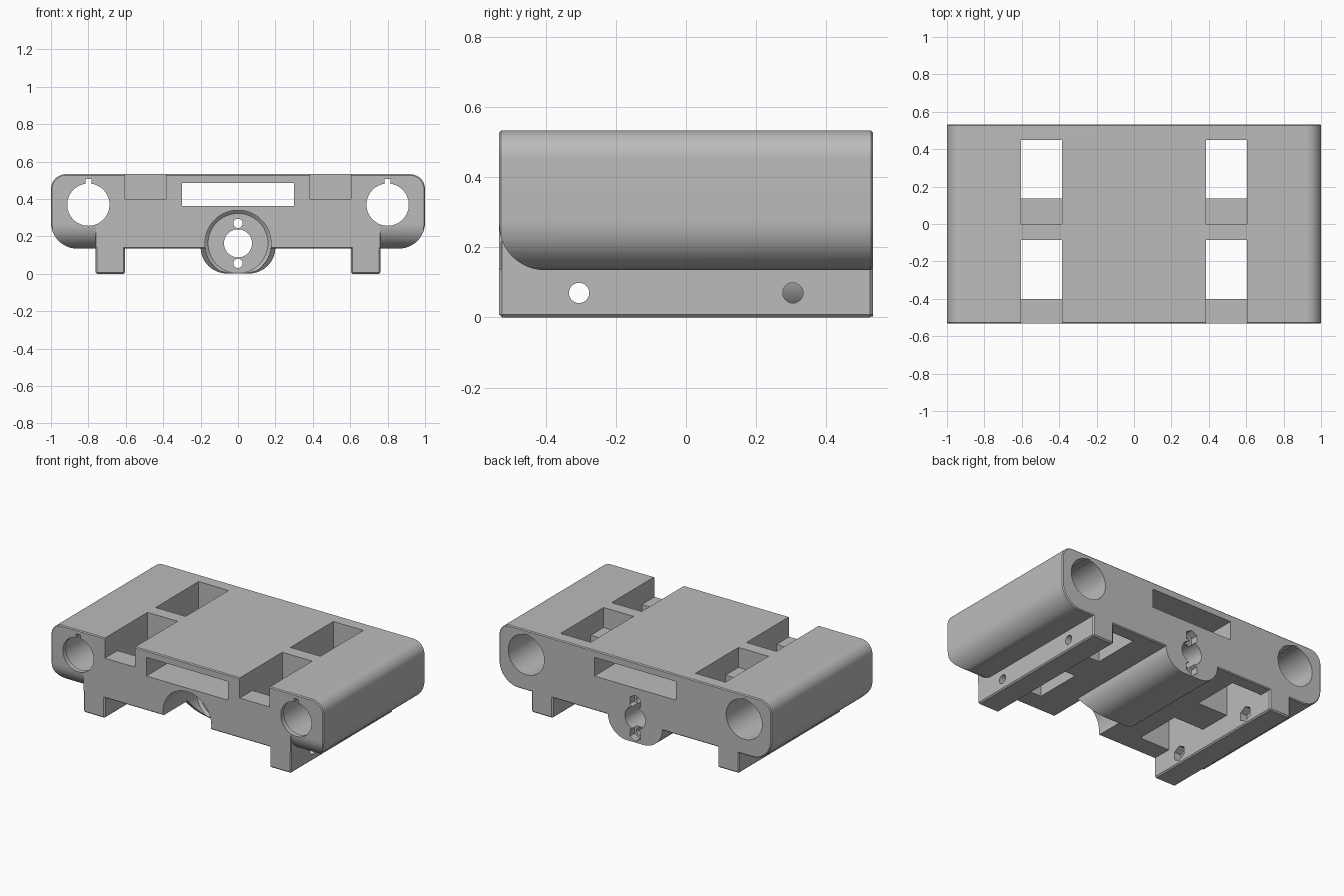
import bpy, bmesh
from math import sin, cos, pi

if "Cube" in bpy.data.objects:
    bpy.data.objects.remove(bpy.data.objects["Cube"])

GREY = (0.5, 0.5, 0.5, 1)
mat = bpy.data.materials.new("light grey plastic")
mat.use_nodes = True
mat.diffuse_color = GREY
mat.node_tree.nodes["Principled BSDF"].inputs["Base Color"].default_value = GREY

HALF = 0.533     # half depth
FAR = 0.7        # cutter overshoot
BASE = 0.135     # underside of the main block


def loft(name, axis, rings):
    """Solid through rings of (position along axis, outline)."""
    bm = bmesh.new()
    loops = []
    for t, pts in rings:
        loops.append([bm.verts.new((u, t, v) if axis == "y" else (t, u, v)) for u, v in pts])
    n = len(loops[0])
    bm.faces.new(loops[0])
    bm.faces.new(loops[-1])
    for a, b in zip(loops, loops[1:]):
        for i in range(n):
            j = (i + 1) % n
            bm.faces.new((a[i], a[j], b[j], b[i]))
    bmesh.ops.recalc_face_normals(bm, faces=bm.faces)
    mesh = bpy.data.meshes.new(name)
    bm.to_mesh(mesh)
    bm.free()
    mesh.materials.append(mat)
    ob = bpy.data.objects.new(name, mesh)
    bpy.context.collection.objects.link(ob)
    return ob


def prism(name, axis, pts, a, b):
    return loft(name, axis, [(a, pts), (b, pts)])


def ring(u, v, r, n=56, start=0):
    return [(u + r * cos(start + 2 * pi * i / n), v + r * sin(start + 2 * pi * i / n))
            for i in range(n)]


def rect(u0, u1, v0, v1):
    return [(u0, v0), (u1, v0), (u1, v1), (u0, v1)]


def rounded(half, v0, v1, low, high, n=12):
    """Symmetric outline with separate lower and upper corner radii."""
    pts = []
    for sx, r, v, start in ((1, low, v0 + low, -pi / 2), (1, high, v1 - high, 0),
                            (-1, high, v1 - high, pi / 2), (-1, low, v0 + low, pi)):
        for i in range(n + 1):
            a = start + pi / 2 * i / n
            pts.append((sx * (half - r) + r * cos(a), v + r * sin(a)))
    return pts


def activate(ob):
    bpy.ops.object.select_all(action="DESELECT")
    ob.select_set(True)
    bpy.context.view_layer.objects.active = ob


def soften(ob, width):
    activate(ob)
    m = ob.modifiers.new("edge", "BEVEL")
    m.width, m.segments, m.limit_method = width, 1, "ANGLE"
    m.angle_limit = pi / 4
    bpy.ops.object.modifier_apply(modifier=m.name)


def cut(ob, cutters):
    activate(ob)
    for c in cutters:
        m = ob.modifiers.new("cut", "BOOLEAN")
        m.operation, m.solver, m.object = "DIFFERENCE", "EXACT", c
        bpy.ops.object.modifier_apply(modifier=m.name)
        bpy.data.objects.remove(c)


def finish(ob):
    activate(ob)
    bpy.ops.object.shade_smooth_by_angle(angle=pi / 6)


NUT_Z = 0.163


def nut_cutters():
    """Flange pocket, centre bore, screw holes and rear nut traps."""
    out = [loft("pocket", "y", [(-FAR, ring(0, NUT_Z, 0.177)), (-0.185, ring(0, NUT_Z, 0.177)),
                                (-0.17, ring(0, NUT_Z, 0.16))]),
           prism("bore", "y", ring(0, NUT_Z, 0.075), -FAR, FAR)]
    for s in (-1, 1):
        z = NUT_Z + s * 0.107
        out.append(prism("screw", "y", ring(0, z, 0.025, 20), -FAR, FAR))
        out.append(prism("nut", "y", ring(0, z, 0.046, 6, pi / 6), HALF - 0.05, FAR))
    return out


# Main block
body = prism("carriage_block", "y", rounded(1, BASE, HALF, 0.14, 0.08), -HALF, HALF)
soften(body, 0.006)
cutters = nut_cutters()
cutters.append(prism("window", "y", rect(-0.3, 0.3, 0.363, 0.487), -FAR, FAR))
for s in (-1, 1):
    x = s * 0.8
    # Rod bearing bores with a front lip and key slot
    cutters.append(prism("lip_bore", "y", ring(x, 0.37, 0.113), -FAR, FAR))
    cutters.append(prism("bearing_bore", "y", ring(x, 0.37, 0.132), -0.5, FAR))
    cutters.append(prism("key", "y", rect(x - 0.016, x + 0.016, 0.4, 0.506), -FAR, FAR))
    # Belt slots: shallow ledge plus through opening
    lo, hi = sorted((s * 0.385, s * 0.605))
    for y0, y1, z in ((-FAR, -0.085, 0.4), (-0.4, -0.085, 0), (0, 0.45, 0.4), (0.135, 0.45, 0)):
        cutters.append(prism("slot", "y", rect(lo, hi, z, FAR), y0, y1))
    # Rounded lower front edge outside the rails
    r = 0.13
    curve = [(-HALF + r - r * sin(pi / 2 * i / 12), BASE + r - r * cos(pi / 2 * i / 12))
             for i in range(13)]
    outline = [(-HALF + r, 0)] + curve + [(-FAR, BASE + r), (-FAR, 0)]
    lo, hi = sorted((s * 0.76, s * 1.1))
    cutters.append(prism("front_round", "x", outline, lo, hi))
cut(body, cutters)
finish(body)

# Rails underneath, cross drilled
for s, name in ((1, "left_rail"), (-1, "right_rail")):
    lo, hi = sorted((s * 0.605, s * 0.762))
    rail = prism(name, "y", rect(lo, hi, 0, 0.225), -HALF, HALF)
    soften(rail, 0.008)
    holes = []
    for y in (-0.305, 0.305):
        holes.append(prism("drill", "x", ring(y, 0.07, 0.029, 24), -1, 1))
        if s < 0:
            holes.append(prism("hex", "x", ring(y, 0.07, 0.05, 6, pi / 6), -0.655, -0.5))
    # Keep the rail clear of the bearing bore
    holes.append(prism("clear", "y", ring(s * 0.8, 0.37, 0.15), -0.5, FAR))
    cut(rail, holes)
    finish(rail)

# Screw nut housing with a sloped front end
housing = prism("nut_housing", "y", rounded(0.2, 0.002, 0.2, 0.14, 0.01), -0.4, HALF)
slope = [(-0.17, 0), (-0.17, -0.1), (-FAR, -0.1), (-FAR, 0.3), (-0.4, 0.3), (-0.28, BASE)]
cut(housing, [prism("slope", "x", slope, -0.5, 0.5)] + nut_cutters())
finish(housing)
